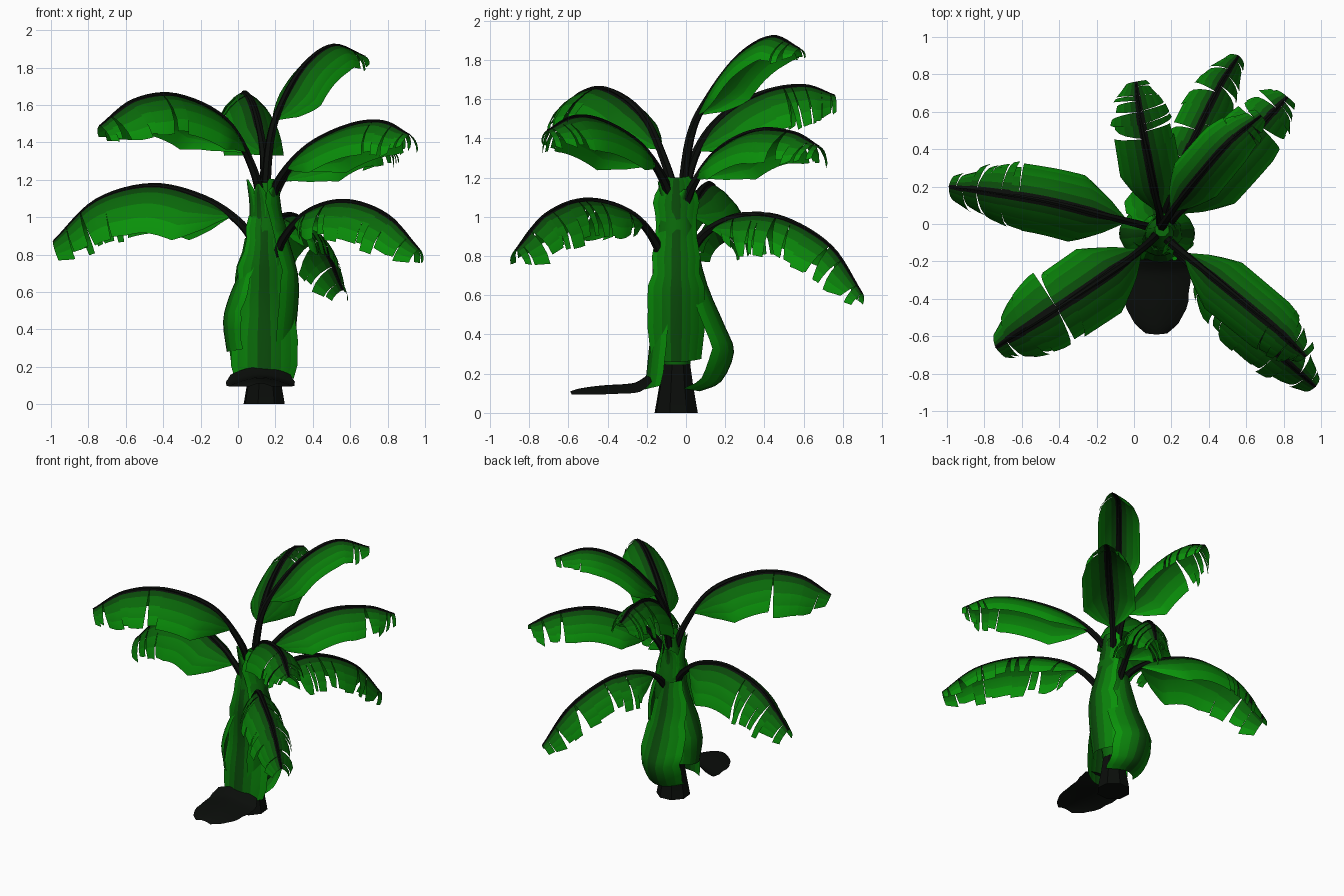
import bpy, bmesh, math, random
from mathutils import Vector

if "Cube" in bpy.data.objects:
    bpy.data.objects.remove(bpy.data.objects["Cube"])

random.seed(11)
UP = Vector((0, 0, 1))
AXIS = Vector((0.14, -0.05, 0))


def mat(name, col):
    m = bpy.data.materials.new(name)
    m.diffuse_color = (*col, 1)
    m.use_nodes = True
    m.node_tree.nodes["Principled BSDF"].inputs["Base Color"].default_value = m.diffuse_color
    return m


# Shades from the black midrib out to the green blade edge
MATS = [mat(f"green_{k}", (0.003, 0.004 + 0.062 * k ** 1.1, 0.003)) for k in range(5)]


def finish(bm, name, angle=50):
    me = bpy.data.meshes.new(name)
    bm.to_mesh(me)
    bm.free()
    for m in MATS:
        me.materials.append(m)
    ob = bpy.data.objects.new(name, me)
    bpy.context.collection.objects.link(ob)
    bpy.ops.object.select_all(action='DESELECT')
    ob.select_set(True)
    bpy.context.view_layer.objects.active = ob
    bpy.ops.object.shade_smooth_by_angle(angle=math.radians(angle))


def grid(bm, rows, mat_of):
    """Skin a list of equally long point rows."""
    vs = [[bm.verts.new(p) for p in r] for r in rows]
    for i in range(len(vs) - 1):
        for j in range(len(vs[0]) - 1):
            f = bm.faces.new((vs[i][j], vs[i][j + 1], vs[i + 1][j + 1], vs[i + 1][j]))
            f.material_index = mat_of(j)


def tube(bm, pts, radii, n, mi=0):
    rows = []
    for i, p in enumerate(pts):
        t = (pts[min(i + 1, len(pts) - 1)] - pts[max(i - 1, 0)]).normalized()
        a = t.cross(Vector((0.3, 1, 0))).normalized()
        b = t.cross(a)
        rows.append([bm.verts.new(p + radii[i] * (a * math.cos(k * math.tau / n) + b * math.sin(k * math.tau / n)))
                     for k in range(n)])
    for r, s in zip(rows, rows[1:]):
        for k in range(n):
            bm.faces.new((r[k], r[(k + 1) % n], s[(k + 1) % n], s[k])).material_index = mi
    bm.faces.new(rows[0][::-1]).material_index = mi
    bm.faces.new(rows[-1]).material_index = mi


def spline(ctrl, n):
    """Catmull-Rom through the control points."""
    c = [Vector(p) for p in ctrl]
    c = [2 * c[0] - c[1]] + c + [2 * c[-1] - c[-2]]
    out = []
    for i in range(n + 1):
        s = i / n * (len(c) - 3)
        k = min(int(s), len(c) - 4)
        u = s - k
        a, b, d, e = c[k:k + 4]
        out.append(0.5 * (2 * b + (d - a) * u + (2 * a - 5 * b + 4 * d - e) * u * u
                          + (3 * b - a - 3 * d + e) * u ** 3))
    return out


def width(s):
    """Blade half width along its length, 0..1: quick rise, blunt end."""
    keys = [(0, 0.05), (0.1, 0.6), (0.22, 1), (0.6, 0.97), (0.85, 0.74), (1, 0.36)]
    for (a, x), (b, y) in zip(keys, keys[1:]):
        if s <= b:
            return x + (y - x) * (s - a) / (b - a)
    return 0.36


def leaf(name, ctrl, w, drop, start, tear):
    """Arched midrib with two drooping blade halves, torn past `tear`."""
    n = 30
    pts = spline(ctrl, n)
    bm = bmesh.new()
    tube(bm, pts, [0.025 * (1 - i / n) + 0.003 for i in range(n + 1)], 6)
    i0 = int(start * n)
    for sgn in (-1, 1):
        i = i0
        while i < n:
            torn = i > i0
            step = random.choice((1, 2, 2, 3)) if torn else max(1, round(tear * (n - i0)) + random.choice((-1, 0, 1)))
            j = min(i + step, n)
            cut = random.uniform(0.86, 1.14) if torn else 1
            gap = random.choice((0.02, 0.08, 0.2, 0.35)) if torn else 0
            skew = random.uniform(-0.02, 0.06) if torn else 0.04
            rows = []
            for k in range(i, j + 1):
                t = (pts[min(k + 1, n)] - pts[max(k - 1, 0)]).normalized()
                side = t.cross(UP).normalized() * sgn
                down = -side.cross(t) * sgn - UP * 0.8
                down = down.normalized() if down.z < 0 else -UP
                wk = width((k - i0) / (n - i0)) * cut
                pull = (pts[i] + pts[j]) / 2 - pts[k]
                rows.append([pts[k] + side * w * wk * math.sin(q * 1.45)
                             + down * drop * wk * q ** 1.4 + pull * gap * q * q + t * skew * q * wk
                             for q in (0, 0.1, 0.25, 0.5, 0.75, 1)])
            grid(bm, rows, lambda c: c)
            i = j
    finish(bm, name)


# Crown leaves: midrib points, half width, droop, blade start, tear start
leaf("leaf_left", [(0.12, -0.03, 0.8), (0.02, 0, 0.96), (-0.18, 0.05, 1.1), (-0.46, 0.12, 1.17),
                   (-0.76, 0.17, 1.09), (-0.99, 0.2, 0.87)], 0.185, 0.26, 0.28, 0.55)
leaf("leaf_front_left", [(0.14, -0.03, 1.0), (0.08, -0.1, 1.26), (-0.07, -0.22, 1.52), (-0.33, -0.4, 1.65),
                         (-0.56, -0.55, 1.625), (-0.74, -0.66, 1.49)], 0.21, 0.22, 0.28, 0.5)
leaf("leaf_front_right", [(0.15, -0.05, 1.0), (0.22, -0.12, 1.2), (0.38, -0.25, 1.38), (0.6, -0.43, 1.49),
                          (0.78, -0.58, 1.51), (0.92, -0.71, 1.44)], 0.16, 0.19, 0.27, 0.7)
leaf("leaf_low_right", [(0.17, -0.1, 0.68), (0.24, -0.16, 0.88), (0.38, -0.3, 1.03), (0.58, -0.52, 1.085),
                        (0.8, -0.72, 1.01), (0.97, -0.87, 0.83)], 0.15, 0.2, 0.32, 0.1)
leaf("leaf_back", [(0.14, -0.03, 1.0), (0.14, 0.04, 1.3), (0.11, 0.17, 1.5), (0.07, 0.38, 1.63),
                   (0.03, 0.6, 1.67), (0.01, 0.76, 1.62)], 0.165, 0.22, 0.25, 0.45)
leaf("leaf_low_back", [(0.15, -0.02, 0.75), (0.17, 0.1, 0.92), (0.24, 0.28, 1.005), (0.34, 0.5, 0.99),
                       (0.46, 0.74, 0.85), (0.56, 0.9, 0.61)], 0.15, 0.19, 0.26, 0.15)
leaf("leaf_tall", [(0.14, -0.03, 1.0), (0.17, 0.02, 1.4), (0.24, 0.12, 1.62), (0.36, 0.27, 1.82),
                   (0.51, 0.44, 1.92), (0.68, 0.58, 1.86)], 0.145, 0.14, 0.3, 0.75)
leaf("leaf_back_right", [(0.16, -0.03, 0.98), (0.22, 0.04, 1.17), (0.35, 0.17, 1.34), (0.53, 0.36, 1.44),
                         (0.7, 0.55, 1.43), (0.82, 0.68, 1.36)], 0.18, 0.18, 0.25, 0.55)

# Stem and dark flared foot
bm = bmesh.new()
tube(bm, [Vector(p) for p in ((0.14, -0.05, 0), (0.14, -0.05, 0.14), (0.14, -0.05, 0.28))], [0.115, 0.09, 0.07], 8)
finish(bm, "stem_foot", 30)
bm = bmesh.new()
tube(bm, [Vector(p) for p in ((0.14, -0.05, 0.25), (0.15, -0.05, 0.5), (0.16, -0.05, 0.75), (0.16, -0.05, 0.95),
                              (0.15, -0.04, 1.1), (0.15, -0.03, 1.18))], [0.075, 0.1, 0.115, 0.1, 0.06, 0.04], 8, 2)
finish(bm, "stem")


def sheath(name, deg, prof, curl=0.6, dark=False, shift=0.0, sag=0.02, wave=0.012):
    """Old leaf base hanging round the stem; prof = (radius, z, half width)."""
    a = math.radians(deg)
    d = Vector((math.cos(a), math.sin(a), 0))
    s = Vector((-d.y, d.x, 0))
    bm = bmesh.new()
    rows = []
    for p in spline(prof, 3 * (len(prof) - 1)):
        h = p.z + random.uniform(-wave, wave)
        rows.append([AXIS + d * (p.x - curl * h * u * u) + s * (h * u + shift) + UP * (p.y + sag * h / 0.17 * u * u)
                     for u in (-1, -0.8, -0.5, -0.2, 0, 0.2, 0.5, 0.8, 1)])
    grid(bm, rows, lambda c: 0 if dark else (4, 3, 2, 1, 1, 2, 3, 4)[c])
    finish(bm, name)


# Hanging sheaths on four sides, and the dead flap lying in front
sheath("sheath_front", -90, [(0.08, 1.0, 0.07), (0.12, 0.8, 0.12), (0.115, 0.55, 0.15), (0.14, 0.32, 0.18),
                             (0.16, 0.12, 0.17)], 0.5)
sheath("sheath_right", 0, [(0.07, 1.2, 0.06), (0.085, 1.1, 0.11), (0.11, 0.95, 0.11), (0.18, 0.7, 0.13),
                           (0.18, 0.5, 0.14), (0.15, 0.26, 0.13)], 0.7)
sheath("sheath_back", 90, [(0.1, 0.88, 0.08), (0.16, 0.65, 0.13), (0.25, 0.44, 0.16), (0.295, 0.31, 0.16),
                           (0.23, 0.16, 0.14), (0.12, 0.11, 0.12)], 0.7, shift=0.02)
sheath("sheath_left", 180, [(0.07, 0.95, 0.08), (0.13, 0.72, 0.11), (0.19, 0.57, 0.14), (0.22, 0.44, 0.13),
                            (0.2, 0.28, 0.12)], 0.7)
sheath("ground_flap", -90, [(0.14, 0.2, 0.16), (0.18, 0.17, 0.18), (0.23, 0.15, 0.18), (0.38, 0.14, 0.17),
                            (0.49, 0.125, 0.12), (0.54, 0.11, 0.06)], 0.1, True, -0.02, -0.045, 0.004)

# Short pointed sheath tips round the crown
for k, deg in enumerate((200, 250, 300, 30, 100)):
    sheath(f"crown_tip_{k}", deg, [(0.09, 0.9, 0.06), (0.08, 1.05, 0.06), (0.1, 1.2 - 0.02 * k, 0.01)], wave=0.004)
